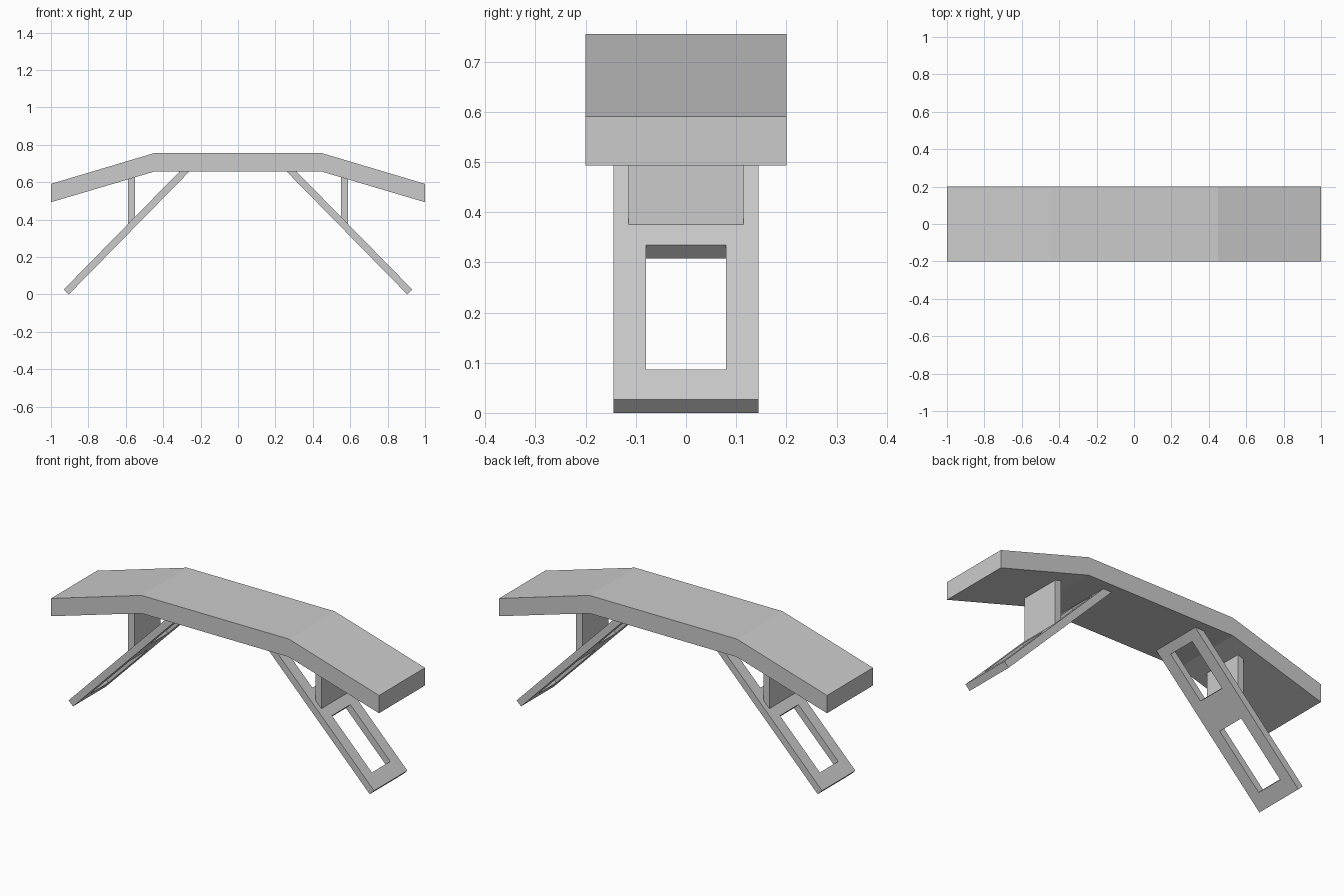
import bpy, bmesh
from mathutils import Vector

if "Cube" in bpy.data.objects:
    bpy.data.objects.remove(bpy.data.objects["Cube"])


def prism(name, profile, half_width):
    """Extrude an XZ profile symmetrically along y."""
    bm = bmesh.new()
    face = bm.faces.new([bm.verts.new((x, -half_width, z)) for x, z in profile])
    ext = bmesh.ops.extrude_face_region(bm, geom=[face])
    moved = [v for v in ext["geom"] if isinstance(v, bmesh.types.BMVert)]
    bmesh.ops.translate(bm, verts=moved, vec=(0, 2 * half_width, 0))
    bmesh.ops.recalc_face_normals(bm, faces=bm.faces)
    mesh = bpy.data.meshes.new(name)
    bm.to_mesh(mesh)
    bm.free()
    obj = bpy.data.objects.new(name, mesh)
    bpy.context.collection.objects.link(obj)
    return obj


# Bent top slab
upper = [(-1, 0.591), (-0.45, 0.755), (0.45, 0.755), (1, 0.591)]
lower = [(1, 0.493), (0.45, 0.656), (-0.45, 0.656), (-1, 0.493)]
prism("top_slab", upper + lower, 0.2)

# Line of the leg's inner surface and its thickness vector
foot, head = Vector((0.905, 0)), Vector((0.261, 0.656))
thick = Vector((0.0265, 0.0265))


def inner_point(z):
    return foot.lerp(head, z / head.y)


for side, label in ((1, "right"), (-1, "left")):
    def flip(points):
        return [(side * p[0], p[1]) for p in points]

    # Slanted leg board, cut level under the slab
    leg = prism(label + "_leg",
                flip([foot, foot + thick, (0.314, 0.656), head]), 0.145)

    # Two rectangular windows through the leg
    for i, (z0, z1) in enumerate(((0.060, 0.308), (0.43, 0.62))):
        a, b = inner_point(z0), inner_point(z1)
        cutter = prism(f"{label}_window_cutter_{i + 1}",
                       flip([a - thick, a + 2 * thick, b + 2 * thick, b - thick]), 0.08)
        cutter.hide_render = True
        cutter.hide_viewport = True
        cutter.display_type = 'WIRE'
        mod = leg.modifiers.new("window", 'BOOLEAN')
        mod.operation = 'DIFFERENCE'
        mod.solver = 'EXACT'
        mod.object = cutter

    # Upright strut between leg and slab
    prism(label + "_strut",
          flip([(0.552, 0.412), (0.589, 0.374), (0.589, 0.615), (0.552, 0.626)]), 0.115)
